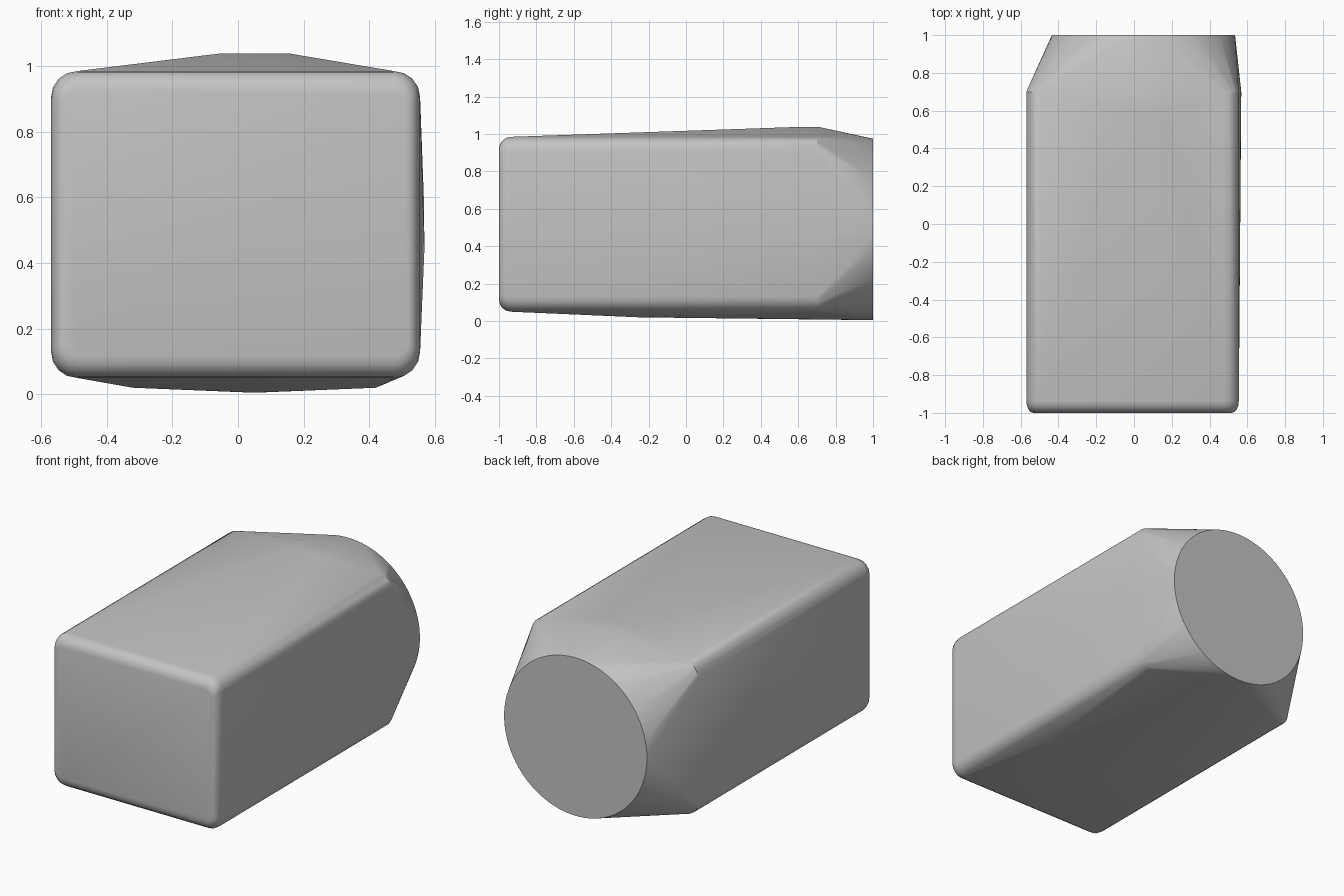
import bpy, bmesh
from math import sin, cos, pi, radians

cube = bpy.data.objects.get("Cube")
if cube:
    bpy.data.objects.remove(cube, do_unlink=True)

# Single grey material
grey = bpy.data.materials.new("plain_grey")
grey.use_nodes = True
colour = (0.55, 0.55, 0.55, 1)
grey.diffuse_color = colour
grey.node_tree.nodes["Principled BSDF"].inputs["Base Color"].default_value = colour

X0, X1, Z0, Z1 = -0.57, 0.555, 0.05, 0.985


def rounded_rect(y, inset_x, inset_z, radius, steps=4):
    """Rounded rectangle across the body at depth y."""
    pts = []
    for q, (sx, sz) in enumerate([(1, 1), (-1, 1), (-1, -1), (1, -1)]):
        cx = (X1 - inset_x - radius) if sx > 0 else (X0 + inset_x + radius)
        cz = (Z1 - inset_z - radius) if sz > 0 else (Z0 + inset_z + radius)
        for i in range(steps + 1):
            a = (q + i / steps) * pi / 2
            pts.append((cx + radius * cos(a), y, cz + radius * sin(a)))
    return pts


# Box end with a rounded front edge
points = []
for i in range(5):
    a = i / 4 * pi / 2
    points += rounded_rect(-0.935 - 0.065 * sin(a), 0.037 * (1 - cos(a)),
                           0.065 * (1 - cos(a)), 0.08 - 0.04 * (1 - cos(a)))
points += rounded_rect(0.7, 0, 0, 0.08)

# Round back end
N = 96
points += [(0.05 + 0.485 * cos(2 * pi * i / N), 1.0,
            0.49 + 0.485 * sin(2 * pi * i / N)) for i in range(N)]

# Slight swells on the top, the left side and the underside
points += [(x, y, 1.038) for x in (-0.06, 0.16) for y in (0.6, 0.71)]
points += [(0.568, 0.7, 0.44), (0.567, 0.7, 0.58)]
points += [(-0.32, -0.25, 0.02), (0.42, -0.25, 0.02)]

# Skin wrapped tightly around both ends
bm = bmesh.new()
for p in points:
    bm.verts.new(p)
bmesh.ops.remove_doubles(bm, verts=bm.verts, dist=0.0005)
bmesh.ops.convex_hull(bm, input=bm.verts)
bmesh.ops.delete(bm, geom=[v for v in bm.verts if not v.link_faces], context='VERTS')
bmesh.ops.dissolve_limit(bm, angle_limit=radians(0.1), verts=bm.verts, edges=bm.edges)
bmesh.ops.recalc_face_normals(bm, faces=bm.faces)
mesh = bpy.data.meshes.new("body")
bm.to_mesh(mesh)
bm.free()
mesh.materials.append(grey)
body = bpy.data.objects.new("body", mesh)
bpy.context.collection.objects.link(body)

bpy.context.view_layer.objects.active = body
body.select_set(True)
bpy.ops.object.shade_smooth_by_angle(angle=radians(30))
